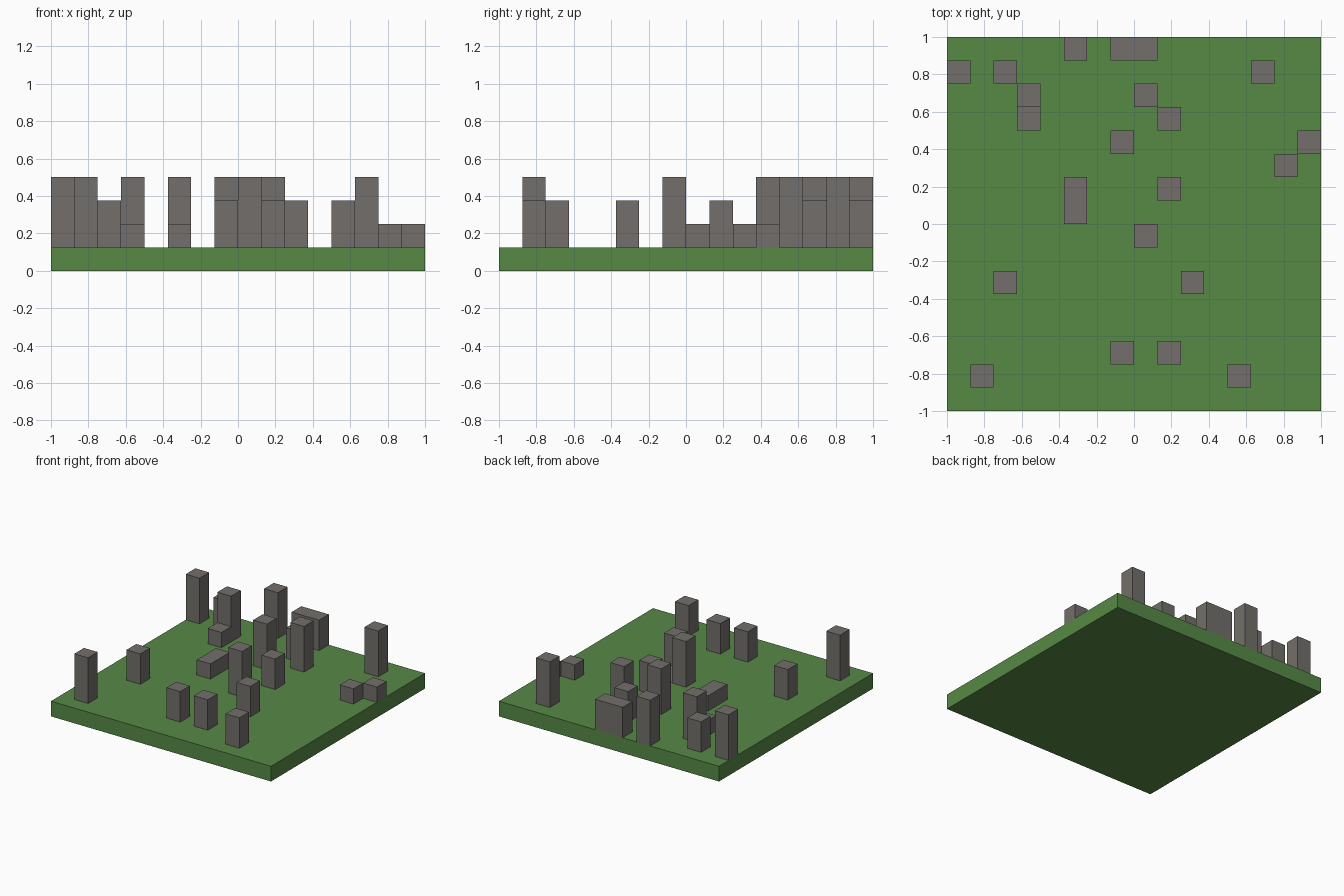
import bpy
import bmesh

CELL = 0.125  # the layout sits on a 16 x 16 grid of square cells

if "Cube" in bpy.data.objects:
    bpy.data.objects.remove(bpy.data.objects["Cube"], do_unlink=True)


def make_material(name, rgb):
    mat = bpy.data.materials.new(name)
    mat.use_nodes = True
    color = (*rgb, 1.0)
    mat.diffuse_color = color
    mat.node_tree.nodes["Principled BSDF"].inputs["Base Color"].default_value = color
    return mat


def add_block(name, low, size, material, open_bottom=False):
    """Box given by its lowest corner and size, both in grid cells."""
    bm = bmesh.new()
    bmesh.ops.create_cube(bm, size=1)
    for v in bm.verts:
        for axis in range(3):
            v.co[axis] = (low[axis] + (v.co[axis] + 0.5) * size[axis]) * CELL
    if open_bottom:
        under = [f for f in bm.faces if f.normal.z < -0.5]
        bmesh.ops.delete(bm, geom=under, context="FACES_ONLY")
    mesh = bpy.data.meshes.new(name)
    bm.to_mesh(mesh)
    bm.free()
    mesh.materials.append(material)
    obj = bpy.data.objects.new(name, mesh)
    bpy.context.collection.objects.link(obj)
    return obj


grass = make_material("grass green", (0.095, 0.254, 0.061))
stone = make_material("warm grey stone", (0.171, 0.159, 0.147))

# Grass slab
add_block("ground_slab", (-8, -8, 0), (16, 16, 1), grass)

# Single pillars, grouped by height in cells: (column, row)
pillars = {
    "short": (1, [(3, 12), (14, 10), (15, 11)]),
    "medium": (2, [(2, 14), (8, 13), (9, 9), (2, 5), (10, 5),
                   (7, 2), (9, 2), (12, 1)]),
    "tall": (3, [(0, 14), (3, 13), (5, 15), (13, 14), (9, 12),
                 (7, 11), (8, 7), (1, 1)]),
}
for label, (height, cells) in pillars.items():
    for number, (col, row) in enumerate(cells, 1):
        add_block(f"{label}_pillar_{number}", (col - 8, row - 8, 1),
                  (1, 1, height), stone, open_bottom=True)

# Two-cell wall pieces
add_block("low_wall", (-3, 0, 1), (1, 2, 1), stone, open_bottom=True)
add_block("back_wall", (-1, 7, 1), (2, 1, 2), stone, open_bottom=True)
